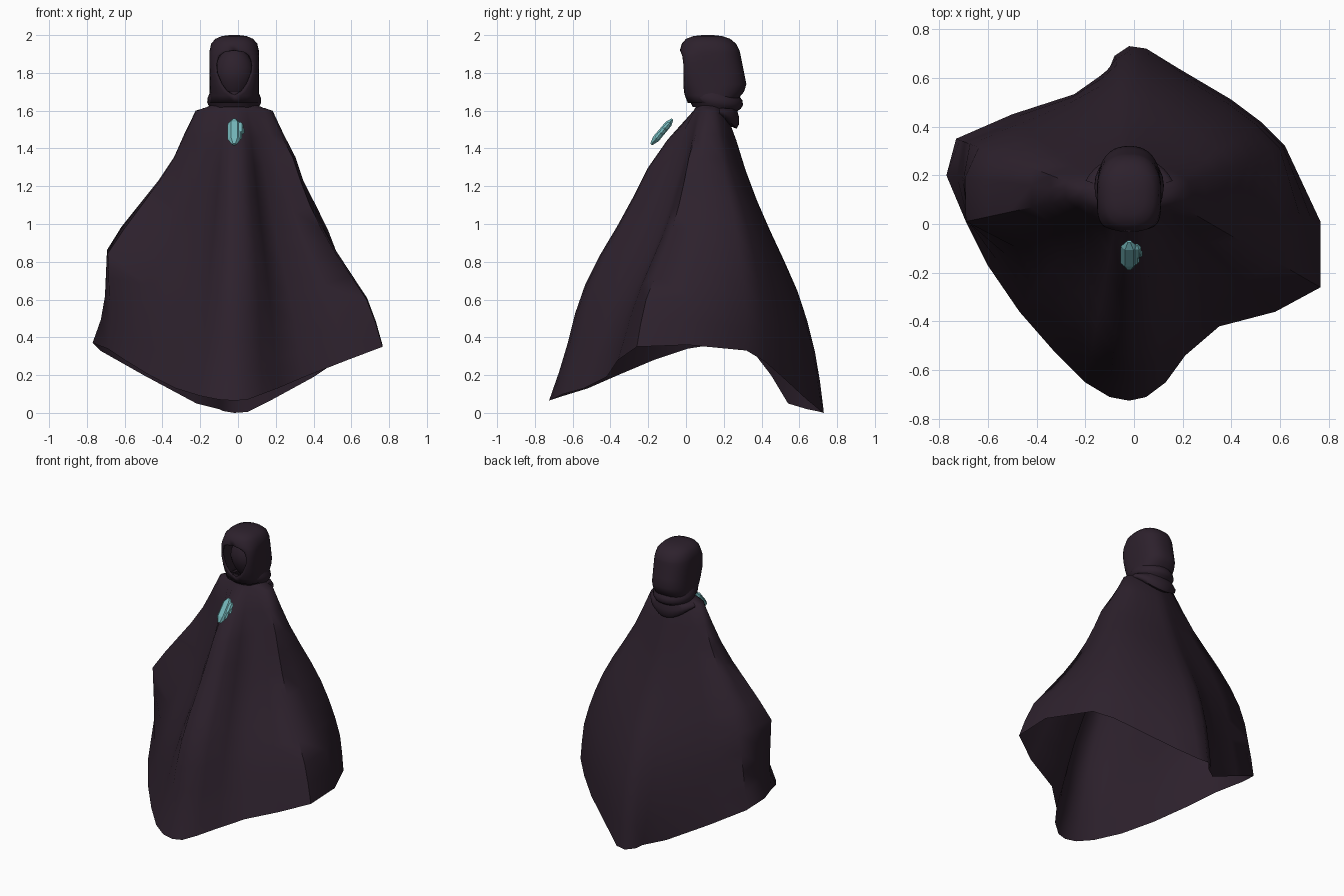
import bpy, math
from mathutils import Vector, Matrix

if "Cube" in bpy.data.objects:
    bpy.data.objects.remove(bpy.data.objects["Cube"])

TAU = 2 * math.pi


def material(name, rgb):
    m = bpy.data.materials.new(name)
    m.diffuse_color = (*rgb, 1)
    m.use_nodes = True
    m.node_tree.nodes["Principled BSDF"].inputs["Base Color"].default_value = m.diffuse_color
    return m


CLOTH = material("dark plum cloth", (0.026, 0.015, 0.0255))
TEAL = material("teal crystal", (0.17, 0.46, 0.48))


def loft(name, rings, mat, closed=True, cap_start=False, cap_end=False, smooth=50):
    """Skin a list of equally long rings of points."""
    n = len(rings[0])
    verts = [p for ring in rings for p in ring]
    faces = []
    for r in range(len(rings) - 1):
        for j in range(n if closed else n - 1):
            k = (j + 1) % n
            faces.append((r * n + j, (r + 1) * n + j, (r + 1) * n + k, r * n + k))
    if cap_start:
        faces.append(tuple(range(n)))
    if cap_end:
        faces.append(tuple(reversed(range(len(verts) - n, len(verts)))))
    mesh = bpy.data.meshes.new(name)
    mesh.from_pydata(verts, [], faces)
    mesh.materials.append(mat)
    ob = bpy.data.objects.new(name, mesh)
    bpy.context.collection.objects.link(ob)
    if smooth:
        bpy.ops.object.select_all(action='DESELECT')
        bpy.context.view_layer.objects.active = ob
        ob.select_set(True)
        bpy.ops.object.shade_smooth_by_angle(angle=math.radians(smooth))
    return ob


# Cloak: hem outline, starting at the front and running round past +x
HEM = [(-.02, -.725, .065), (.05, -.71, .07), (.13, -.65, .10), (.21, -.54, .13),
       (.35, -.42, .19), (.58, -.36, .28), (.765, -.26, .35), (.765, .01, .36),
       (.62, .32, .33), (.52, .42, .27), (.40, .51, .19), (.18, .64, .07),
       (.05, .72, .005), (-.02, .73, 0), (-.08, .69, .01), (-.10, .64, .02),
       (-.22, .54, .05), (-.50, .45, .20), (-.73, .35, .33), (-.77, .20, .37),
       (-.69, .01, .34), (-.60, -.17, .28), (-.47, -.36, .20), (-.33, -.52, .13),
       (-.20, -.65, .09), (-.10, -.71, .07)]
# How far the cloth has spread at each tenth of the drop
FRONT = [0, .18, .32, .42, .53, .65, .75, .82, .87, .93, 1]
SIDE = [0, .10, .21, .28, .36, .46, .58, .72, .86, .94, 1]
DIAGONAL = [0, .11, .23, .38, .54, .68, .79, .88, .95, .98, 1]
BACK = [0, .12, .22, .34, .48, .63, .77, .87, .94, .98, 1]
FLAP = [0, .12, .25, .41, .57, .71, .82, .89, .93, .97, 1]
FLAP_EDGE = [0, .11, .21, .36, .54, .72, .86, .87, .88, .92, 1]
ELBOW = [0, .12, .25, .42, .62, .82, 1, .99, .98, .98, 1]
HOLLOW = [0, .08, .16, .25, .34, .45, .58, .71, .82, .91, 1]
KEYS = [(0, FRONT), (2, FRONT), (4, HOLLOW), (5, HOLLOW), (6, SIDE), (7, SIDE),
        (8, DIAGONAL), (10, DIAGONAL), (12, BACK), (15, BACK), (17, FLAP), (18, FLAP),
        (19, FLAP_EDGE), (20, ELBOW), (21, HOLLOW), (23, HOLLOW), (25, FRONT), (26, FRONT)]


def spread(col, row):
    for (a, pa), (b, pb) in zip(KEYS, KEYS[1:]):
        if a <= col <= b:
            t = (col - a) / (b - a)
            return pa[row] * (1 - t) + pb[row] * t


def around_neck(p, rx, ry, z):
    a = math.atan2(p[1] - .12, p[0] + .02)
    return (-.02 + rx * math.cos(a), .125 + ry * math.sin(a), z)


cloak_rings = [[around_neck(p, .10, .07, 1.64) for p in HEM],
               [around_neck(p, .15, .075, 1.617) for p in HEM]]
for row in range(11):
    ring = []
    for col, p in enumerate(HEM):
        top = Vector(around_neck(p, .205, .085, 1.6))
        f, t = spread(col, row), row / 10
        ring.append(Vector((top.x + (p[0] - top.x) * f, top.y + (p[1] - top.y) * f,
                            top.z + (p[2] - top.z) * t)))
    # Relax the back above the hem so the hem notch does not run up the cloth
    w = .5 * (1 - t ** 3)
    for _ in range(3):
        old = list(ring)
        for c in range(11, 18):
            ring[c] = old[c].lerp((old[c - 1] + old[c + 1]) / 2, w)
    cloak_rings.append(ring)
loft("cloak", cloak_rings, CLOTH, smooth=60)


# Hood: stacked rings with an egg-shaped gap left open at the front
def hood_ring(z, half, front, back, gap, fp=2.6, n=36):
    start = math.acos((gap / half) ** (fp / 2))   # gap edge on the front half
    a0, a1 = -start, math.pi + start
    ring = []
    for i in range(n):
        a = a0 + (a1 - a0) * i / (n - 1)
        c, s = math.cos(a), math.sin(a)
        p = fp if s < 0 else 2.4
        x = math.copysign(abs(c) ** (2 / p), c) * half
        y = math.copysign(abs(s) ** (2 / p), s) * (back - front) / 2
        ring.append((-.02 + x, (front + back) / 2 + y, z))
    return ring


hood = loft("hood", [hood_ring(2.0, .025, .085, .145, 0),
                     hood_ring(1.995, .065, .04, .19, 0),
                     hood_ring(1.98, .10, .0, .235, 0),
                     hood_ring(1.955, .122, -.022, .265, 0),
                     hood_ring(1.92, .130, -.032, .283, 0, 2.8),
                     hood_ring(1.91, .131, -.030, .286, .05, 3.2),
                     hood_ring(1.89, .132, -.026, .29, .082, 4),
                     hood_ring(1.85, .132, -.024, .298, .096, 4.5),
                     hood_ring(1.80, .131, -.022, .308, .092, 4.5),
                     hood_ring(1.74, .130, -.018, .32, .066, 3.6),
                     hood_ring(1.70, .130, -.012, .308, .036, 3),
                     hood_ring(1.68, .130, -.006, .29, 0),
                     hood_ring(1.64, .130, .01, .27, 0)],
            CLOTH, closed=False, cap_start=True, smooth=60)
weld = hood.modifiers.new("weld", 'WELD')
weld.merge_threshold = .0005
shell = hood.modifiers.new("shell", 'SOLIDIFY')
shell.thickness = .012
shell.offset = -1

# Shadowed face set back inside the hood
face_rings = []
for i in range(1, 12):
    a = math.pi * i / 12
    r = math.sin(a) * (1 if i < 7 else 1 - .06 * (i - 6))
    face_rings.append([(-.02 + .105 * r * math.cos(TAU * j / 20),
                        .12 + .095 * r * math.sin(TAU * j / 20),
                        1.79 + .145 * math.cos(a)) for j in range(20)])
loft("shadowed_face", face_rings, CLOTH, cap_start=True, cap_end=True, smooth=60)


# Collar: bunched cloth under the hood
def collar_ring(z, half, front, back, dip):
    ring = []
    for i in range(24):
        a = TAU * i / 24
        s = math.sin(a)
        ring.append((-.02 + half * math.cos(a), (front + back) / 2 + (back - front) / 2 * s,
                     z - dip * s))
    return ring


loft("collar", [collar_ring(1.705, .125, .0, .27, 0), collar_ring(1.685, .134, .0, .28, .005),
                collar_ring(1.665, .142, .0, .298, .01), collar_ring(1.645, .143, .01, .302, .015),
                collar_ring(1.63, .137, .02, .29, .02), collar_ring(1.605, .12, .035, .26, .015)],
     CLOTH, smooth=60)

# Cowl fold: crescent of cloth hanging behind the neck
fold = []
for radius, drop in ((.11, 0), (.15, .05), (.163, .45), (.162, .8), (.15, 1), (.12, .9)):
    ring = []
    for i in range(15):
        a = math.radians(22 + 136 * i / 14)
        s = math.sin(a)
        ring.append((-.02 + radius * 1.18 * math.cos(a), .115 + radius * 1.02 * s,
                     1.615 - drop * (.02 + .09 * s ** 2)))
    fold.append(ring)
loft("cowl_fold", fold, CLOTH, closed=False, smooth=60)


# Brooch: cluster of faceted crystals leaning back along the chest
def crystal(name, centre, half_w, half_t, length, sides=6):
    tilt = Matrix.Rotation(math.radians(-40), 3, 'X')
    rings = []
    for h, k in ((.5, .3), (.32, .95), (-.28, 1), (-.5, .35)):
        rings.append([tuple(Vector(centre) + tilt @ Vector(
            (half_w * k * math.cos(TAU * i / sides), half_t * k * math.sin(TAU * i / sides),
             h * length))) for i in range(sides)])
    return loft(name, rings, TEAL, cap_start=True, cap_end=True, smooth=0)


crystal("main_crystal", (-.02, -.128, 1.488), .036, .022, .175)
crystal("upper_side_crystal", (.012, -.112, 1.505), .018, .016, .085)
crystal("lower_side_crystal", (.006, -.142, 1.470), .016, .015, .070)
crystal("small_crystal", (.025, -.122, 1.492), .010, .010, .040, 5)
